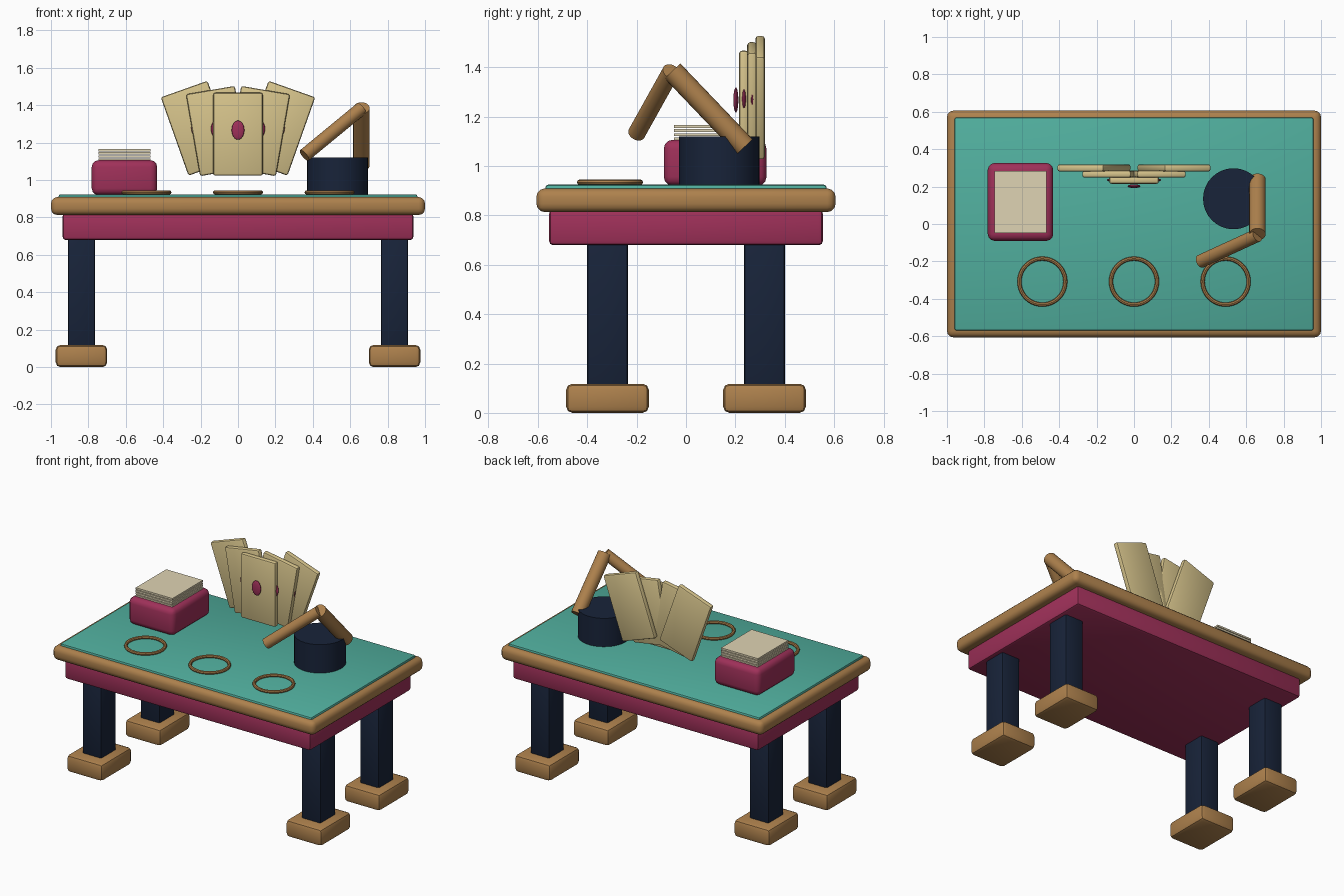
import bpy, math
from mathutils import Vector

if "Cube" in bpy.data.objects:
    bpy.data.objects.remove(bpy.data.objects["Cube"])


def material(name, rgb):
    m = bpy.data.materials.new(name)
    m.diffuse_color = [(c / 255) ** 2.2 for c in rgb] + [1]
    m.use_nodes = True
    m.node_tree.nodes["Principled BSDF"].inputs["Base Color"].default_value = m.diffuse_color
    return m


WOOD = material("wood", (172, 128, 78))
TEAL = material("teal_felt", (82, 174, 157))
CRIMSON = material("crimson", (158, 52, 90))
NAVY = material("navy", (30, 40, 60))
CARD = material("card_tan", (213, 194, 138))
PAPER = material("paper", (222, 210, 178))


def finish(name, mat):
    o = bpy.context.object
    o.name = name
    o.data.materials.append(mat)
    bpy.ops.object.shade_smooth_by_angle(angle=math.radians(35))
    return o


def box(name, mat, center, size, bevel=0.0, segments=2, tilt=0.0):
    bpy.ops.mesh.primitive_cube_add(size=1, location=center)
    o = bpy.context.object
    o.scale = size
    bpy.ops.object.transform_apply(location=False, rotation=False, scale=True)
    o.rotation_euler.y = tilt
    if bevel:
        b = o.modifiers.new("bevel", "BEVEL")
        b.width, b.segments = bevel, segments
        bpy.ops.object.modifier_apply(modifier=b.name)
    return finish(name, mat)


def rod(name, mat, a, b, radius, sides=24):
    a, b = Vector(a), Vector(b)
    d = b - a
    bpy.ops.mesh.primitive_cylinder_add(
        vertices=sides, radius=radius, depth=d.length, location=(a + b) / 2,
        rotation=d.to_track_quat("Z", "Y").to_euler())
    return finish(name, mat)


# table top
box("table_rim", WOOD, (0, 0, 0.861), (2, 1.212, 0.096), 0.034, 3)
box("felt_surface", TEAL, (0, 0, 0.904), (1.92, 1.14, 0.04), 0.012)
box("apron", CRIMSON, (0, 0, 0.751), (1.876, 1.11, 0.144), 0.018)

# legs and feet
for sx, nx in ((-1, "left"), (1, "right")):
    for sy, ny in ((-1, "front"), (1, "back")):
        x, y = sx * 0.837, sy * 0.318
        box(f"{ny}_{nx}_leg", NAVY, (x, y, 0.395), (0.146, 0.166, 0.59), 0.012)
        box(f"{ny}_{nx}_foot", WOOD, (x, y, 0.059), (0.275, 0.335, 0.118), 0.025)

# card box with stacked sheets
box("card_box", CRIMSON, (-0.607, 0.118, 1.013), (0.35, 0.416, 0.186), 0.036, 3)
for i in range(4):
    box(f"stacked_card_{i}", PAPER, (-0.607, 0.118, 1.11 + i * 0.0165),
        (0.28, 0.332, 0.012))

# fanned display cards with a gem on each face: x, y, z, tilt
for i, (x, y, z, tilt) in enumerate(((0, 0.234, 1.245, 0),
                                     (0.11, 0.267, 1.262, 0.17),
                                     (0.214, 0.3, 1.277, 0.34))):
    for s in ((1,) if i == 0 else (-1, 1)):
        side = "center" if i == 0 else ("left" if s < 0 else "right")
        box(f"fan_card_{side}_{i}", CARD, (s * x, y, z), (0.265, 0.038, 0.444),
            0.012, 2, s * tilt)
        bpy.ops.mesh.primitive_uv_sphere_add(segments=24, ring_count=12, radius=1,
                                             location=(s * x, y - 0.032, 1.267))
        gem = bpy.context.object
        gem.scale = (0.034, 0.01, 0.051)
        gem.rotation_euler.y = s * tilt
        finish(f"card_gem_{side}_{i}", CRIMSON)

# betting rings
for x in (-0.49, 0, 0.49):
    bpy.ops.mesh.primitive_torus_add(location=(x, -0.308, 0.934), major_segments=40,
                                     minor_segments=8, major_radius=0.123,
                                     minor_radius=0.011)
    finish("betting_ring", WOOD)

# drum base with jointed arm
rod("arm_base", NAVY, (0.532, 0.135, 0.92), (0.532, 0.135, 1.12), 0.163, 32)
rod("lower_arm", WOOD, (0.66, 0.238, 1.078), (0.66, -0.055, 1.385), 0.044)
rod("upper_arm", WOOD, (0.66, -0.06, 1.383), (0.355, -0.2, 1.132), 0.036)
